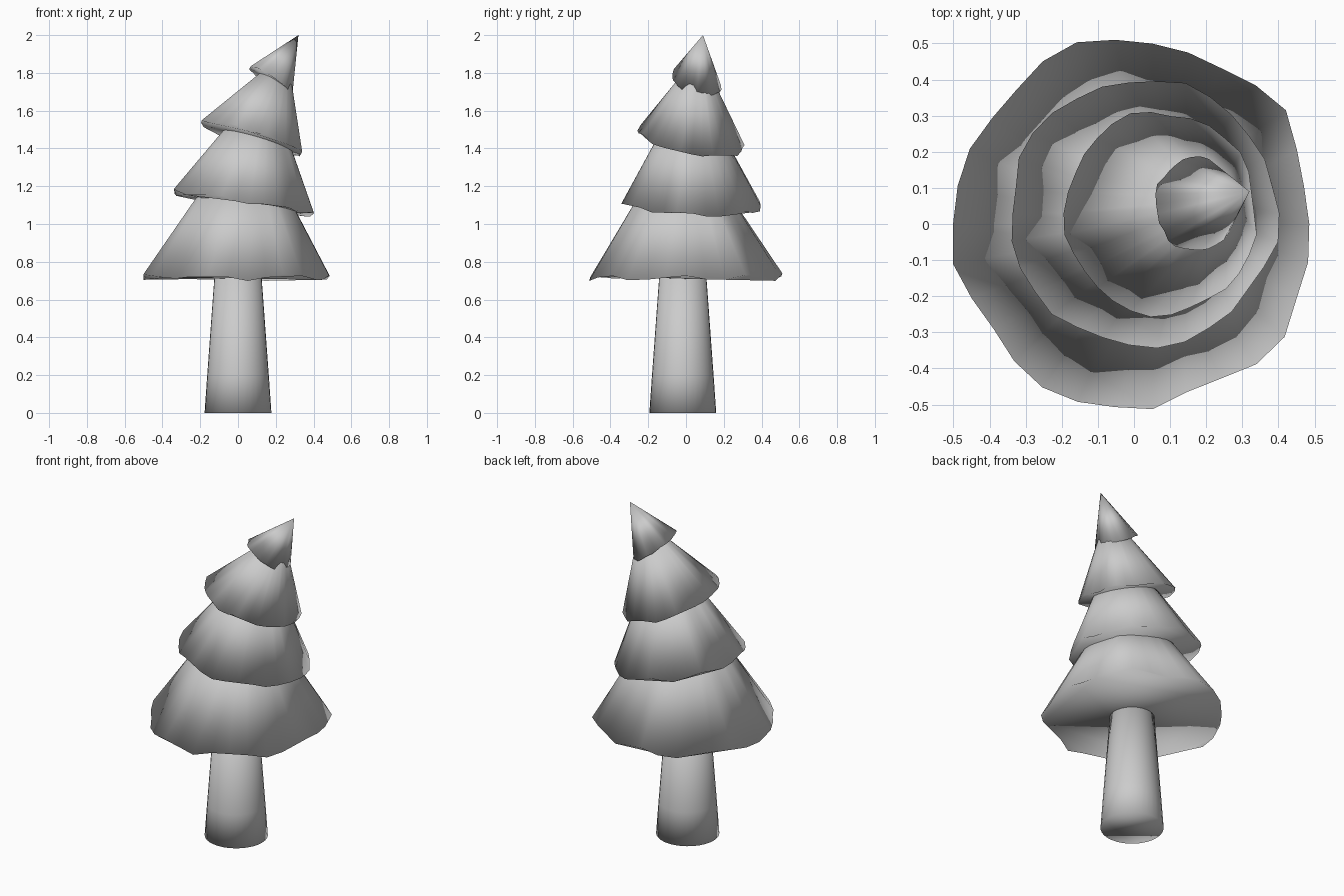
import bpy, bmesh, math, random
from mathutils import Vector

random.seed(4)
cube = bpy.data.objects.get("Cube")
if cube:
    bpy.data.objects.remove(cube)

# One plain grey for the whole tree
grey = bpy.data.materials.new("plain grey")
grey.use_nodes = True
colour = (0.6, 0.6, 0.6, 1)
grey.diffuse_color = colour
grey.node_tree.nodes["Principled BSDF"].inputs["Base Color"].default_value = colour


def ring(bm, centre, rx, ry, count, tilt=(0, 0), ripple=None, lift=None):
    """Add a tilted ring of vertices, with optional ripples out and up."""
    verts = []
    for i in range(count):
        a = math.tau * i / count
        s = 1 + (ripple[i] if ripple else 0)
        x, y = rx * s * math.cos(a), ry * s * math.sin(a)
        z = tilt[0] * x + tilt[1] * y + (lift[i] if lift else 0)
        verts.append(bm.verts.new(Vector(centre) + Vector((x, y, z))))
    return verts


def skin(name, bm, rings):
    """Bridge the rings, cap both ends and make a smooth object."""
    n = len(rings[0])
    for low, high in zip(rings, rings[1:]):
        for i in range(n):
            j = (i + 1) % n
            bm.faces.new((low[i], low[j], high[j], high[i]))
    bm.faces.new(rings[0][::-1])
    bm.faces.new(rings[-1])
    bmesh.ops.remove_doubles(bm, verts=bm.verts, dist=0.0005)
    bmesh.ops.recalc_face_normals(bm, faces=bm.faces)
    for f in bm.faces:
        f.smooth = True
    mesh = bpy.data.meshes.new(name)
    bm.to_mesh(mesh)
    bm.free()
    mesh.materials.append(grey)
    obj = bpy.data.objects.new(name, mesh)
    bpy.context.collection.objects.link(obj)


def skirt(name, base, size, tilt, top, top_radius, phase, wave, count=30):
    """A leaning cone of branches with an uneven, scalloped hem."""
    ripple, lift = [], []
    for i in range(count):
        a = math.tau * i / count
        ripple.append(wave * (math.cos(5 * (a - phase)) + 0.6 * math.cos(9 * a + phase)
                              + random.uniform(-0.5, 0.5)))
        lift.append(size[0] * 0.03 * (math.cos(7 * a + phase) + random.uniform(-0.5, 0.5)))
    bm = bmesh.new()
    hem = ring(bm, base, *size, count, tilt, ripple, lift)
    tip = ring(bm, top, top_radius, top_radius, count, tilt, [r * 0.5 for r in ripple])
    skin(name, bm, [hem, tip])


# Tapered trunk
bm = bmesh.new()
levels = [(0, 0.177), (0.2, 0.163), (0.76, 0.122)]
skin("trunk", bm, [ring(bm, (0, -0.017, z), r, r, 32) for z, r in levels])

# Four tiers of branches, leaning further to the side with height
skirt("lowest_branches", (0, 0, 0.72), (0.495, 0.51), (0, 0),
      (0.03, -0.01, 1.2), 0.21, 0.63, 0.025)
skirt("lower_branches", (0.025, 0.03, 1.11), (0.37, 0.37), (-0.16, -0.04),
      (0.1, 0.03, 1.5), 0.155, 1.2, 0.02)
skirt("upper_branches", (0.075, 0.03, 1.45), (0.265, 0.28), (-0.3, -0.16),
      (0.2, 0.06, 1.77), 0.085, 2.0, 0.02)
skirt("treetop", (0.172, 0.055, 1.755), (0.112, 0.13), (-0.65, -0.25),
      (0.32, 0.09, 2.0), 0.0, 0.3, 0.03)
